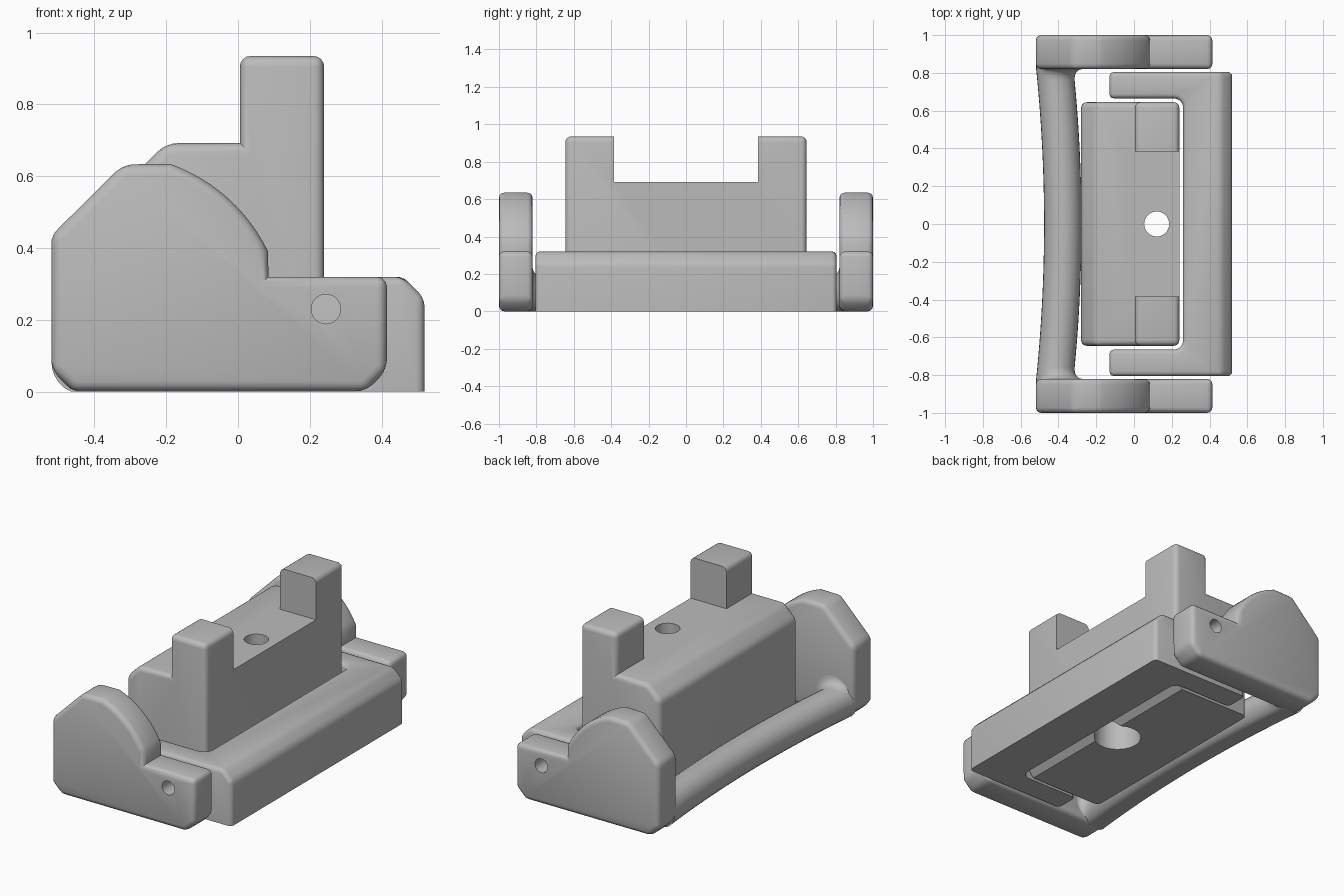
import bpy, bmesh, math
from math import sin, cos, pi, radians

cube = bpy.data.objects.get("Cube")
if cube:
    bpy.data.objects.remove(cube, do_unlink=True)

grey = bpy.data.materials.new("plain_grey")
grey.use_nodes = True
GREY = (0.5, 0.5, 0.5, 1)
grey.diffuse_color = GREY
grey.node_tree.nodes["Principled BSDF"].inputs["Base Color"].default_value = GREY


def make(name, bm):
    bmesh.ops.recalc_face_normals(bm, faces=bm.faces)
    mesh = bpy.data.meshes.new(name)
    bm.to_mesh(mesh)
    bm.free()
    mesh.materials.append(grey)
    ob = bpy.data.objects.new(name, mesh)
    bpy.context.collection.objects.link(ob)
    return ob


def activate(ob):
    bpy.ops.object.select_all(action='DESELECT')
    ob.select_set(True)
    bpy.context.view_layer.objects.active = ob


def smooth(ob):
    activate(ob)
    bpy.ops.object.shade_smooth_by_angle(angle=radians(32))


def prism(points, axis, a, b):
    """Extrude an outline along y or z from a to b."""
    bm = bmesh.new()
    place = (lambda p, t: (p[0], t, p[1])) if axis == 'y' else (lambda p, t: (p[0], p[1], t))
    low = [bm.verts.new(place(p, a)) for p in points]
    high = [bm.verts.new(place(p, b)) for p in points]
    bm.faces.new(low)
    bm.faces.new(high)
    n = len(points)
    for i in range(n):
        j = (i + 1) % n
        bm.faces.new((low[i], low[j], high[j], high[i]))
    bmesh.ops.recalc_face_normals(bm, faces=bm.faces)
    return bm


def round_edges(bm, width, segments=3, keep=lambda e: True):
    """Round the sharp outward edges chosen by the rule."""
    bm.normal_update()
    edges = [e for e in bm.edges
             if e.is_convex and e.calc_face_angle(0) > 0.5 and keep(e)]
    bmesh.ops.bevel(bm, geom=edges, offset=width, segments=segments,
                    profile=0.5, affect='EDGES', clamp_overlap=True)


def arc(cx, cy, r, start, end, n):
    angles = [radians(start + (end - start) * i / n) for i in range(n + 1)]
    return [(cx + r * cos(t), cy + r * sin(t)) for t in angles]


def cut(ob, bm):
    """Subtract a helper shape, then drop the helper."""
    cutter = make("cutter", bm)
    cutter.hide_render = True
    mod = ob.modifiers.new("cut", 'BOOLEAN')
    mod.operation = 'DIFFERENCE'
    mod.solver = 'EXACT'
    mod.object = cutter
    activate(ob)
    bpy.ops.object.modifier_apply(modifier=mod.name)
    bpy.data.objects.remove(cutter, do_unlink=True)


# Side cheeks, each with a pivot hole
cheek = [(-.52, .06), (-.46, 0), (.355, 0), (.415, .06), (.415, .32), (.085, .32)]
cheek += arc(-.35, .18, .482, 26, 70.5, 12) + [(-.32, .633), (-.52, .435)]
for name, side in (("front_cheek", -1), ("back_cheek", 1)):
    bm = prism(cheek, 'y', side * .82, side * 1.0)
    round_edges(bm, .028)
    ob = make(name, bm)
    cut(ob, prism(arc(.245, .23, .041, 0, 345, 23), 'y', side * .7, side * 1.1))
    smooth(ob)

# Bowed handle bar with a flat underside, flaring into the cheeks
bm = bmesh.new()
SIDES, FLARE = 28, .06
stations = [-.76 + 1.52 * i / 24 for i in range(25)]
ends = [.76 + FLARE * sin(pi / 2 * i / 6) for i in range(1, 7)] + [.85]
stations = [-y for y in reversed(ends)] + stations + ends
rings = []
for y in stations:
    cx = -.377 - .042 * (y / .82) ** 2
    d = min(max(abs(y) - .76, 0), FLARE)
    grow = FLARE - math.sqrt(max(FLARE ** 2 - d ** 2, 0))
    ring = []
    for k in range(SIDES):
        t = 2 * pi * k / SIDES
        r = .099 + grow * max(0, cos(t - pi / 4))
        ring.append(bm.verts.new((max(cx + r * cos(t), -.519), y,
                                  max(.088 + r * sin(t), 0))))
    rings.append(ring)
for a, b in zip(rings, rings[1:]):
    for k in range(SIDES):
        j = (k + 1) % SIDES
        bm.faces.new((a[k], a[j], b[j], b[k]))
bm.faces.new(rings[0])
bm.faces.new(rings[-1])
smooth(make("handle_bar", bm))

# U-shaped bracket with a chamfered outer top edge
upper = [(.52, .805), (-.13, .805), (-.13, .665)]
upper += arc(.21, .615, .05, 90, 0, 5)
outline = upper + [(x, -y) for x, y in reversed(upper)]
bm = prism(outline, 'z', 0, .32)
front_edge = [e for e in bm.edges if all(v.co.x > .51 and v.co.z > .31 for v in e.verts)]
bmesh.ops.bevel(bm, geom=front_edge, offset=.06, segments=1, affect='EDGES')
round_edges(bm, .024, keep=lambda e: max(v.co.z for v in e.verts) > .01)
smooth(make("bracket", bm))

# Central block with two posts, a notch between them and a stepped hole
block = [(-.28, 0), (.19, 0), (.24, .05), (.24, .935), (.005, .935),
         (.005, .692), (-.2, .692), (-.28, .612)]
bm = prism(block, 'y', -.645, .645)
round_edges(bm, .03, 4, keep=lambda e: max(v.co.z for v in e.verts) > .06)
ob = make("center_block", bm)
notch = [(-.05, .692), (.4, .692), (.4, 1.1), (-.05, 1.1)]
cut(ob, prism(notch, 'y', -.385, .385))
cut(ob, prism(arc(.12, 0, .066, 0, 350, 35), 'z', -.1, 1.0))
cut(ob, prism(arc(.12, 0, .13, 0, 350, 35), 'z', -.1, .18))
smooth(ob)
